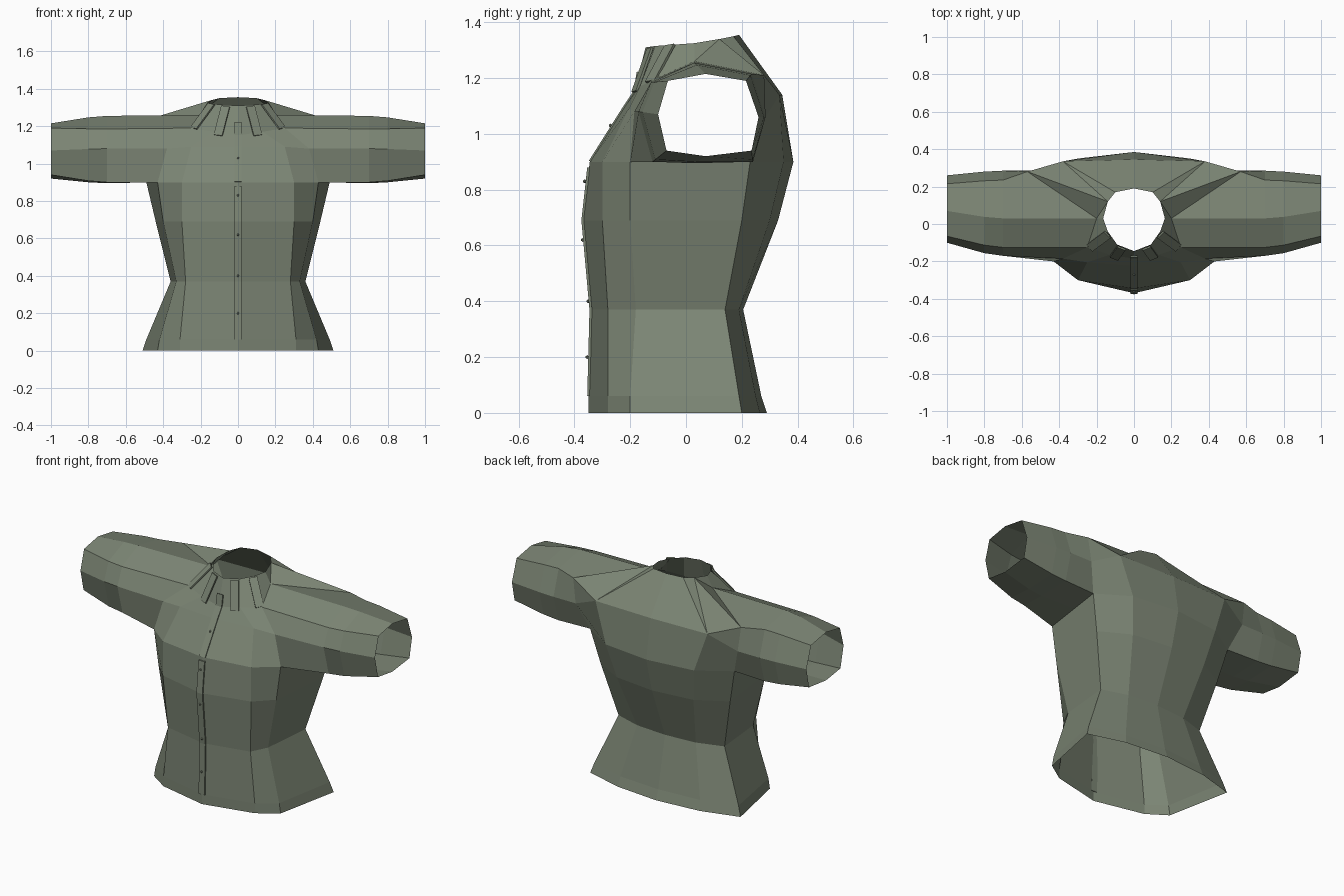
import bpy
import bmesh
from mathutils import Vector

default_cube = bpy.data.objects.get("Cube")
if default_cube:
    bpy.data.objects.remove(default_cube, do_unlink=True)

# One cloth colour for the whole garment
cloth = bpy.data.materials.new("olive_grey_cloth")
cloth.use_nodes = True
cloth_colour = (0.2, 0.235, 0.175, 1)
cloth.diffuse_color = cloth_colour
cloth.node_tree.nodes["Principled BSDF"].inputs["Base Color"].default_value = cloth_colour


def finish(name, bm, mirrored=False):
    """Turn a bmesh into a flat shaded object, optionally mirrored across x."""
    bmesh.ops.recalc_face_normals(bm, faces=bm.faces)
    mesh = bpy.data.meshes.new(name)
    bm.to_mesh(mesh)
    bm.free()
    mesh.materials.append(cloth)
    obj = bpy.data.objects.new(name, mesh)
    bpy.context.collection.objects.link(obj)
    if mirrored:
        mirror = obj.modifiers.new("mirror", "MIRROR")
        mirror.use_clip = True
        mirror.merge_threshold = 0.001
    return obj


def bridge(bm, lower, upper, closed=False):
    """Join two rows of vertices with quads."""
    count = len(lower)
    for i in range(count if closed else count - 1):
        j = (i + 1) % count
        bm.faces.new((lower[i], lower[j], upper[j], upper[i]))


def strip(name, path, normal, half_width, thickness, mirrored=False):
    """Thin raised band that follows a path and faces along the normal."""
    bm = bmesh.new()
    points = [Vector(p) for p in path]
    normal = Vector(normal).normalized()
    side = (points[-1] - points[0]).cross(normal).normalized() * half_width
    raised = normal * thickness
    rows = [[bm.verts.new(p + offset) for offset in
             (-side, side, side + raised, raised - side)] for p in points]
    for lower, upper in zip(rows, rows[1:]):
        bridge(bm, lower, upper, closed=True)
    bm.faces.new(rows[0])
    bm.faces.new(rows[-1])
    return finish(name, bm, mirrored)


# Body and sleeve form one shell; only the left half is made, then mirrored
bm = bmesh.new()


def vert(x, y, z):
    return bm.verts.new((x, y, z))


# Torso rows from front centre to back centre, from hem to armpit
torso_rows = {
    0.0: [(0, -.35), (.31, -.28), (.43, -.2), (.51, .2), (.28, .265), (0, .29)],
    .06: [(0, -.35), (.31, -.28), (.42, -.2), (.49, .19), (.27, .25), (0, .27)],
    .37: [(0, -.34), (.28, -.28), (.33, -.18), (.36, .14), (.2, .19), (0, .205)],
    .69: [(0, -.37), (.3, -.3), (.4, -.2), (.44, .2), (.26, .3), (0, .33)],
    .9: [(0, -.345), (.3, -.3), (.43, -.2), (.49, .23), (.3, .35), (0, .385)],
}
rows = [[vert(x, y, z) for x, y in row] for z, row in torso_rows.items()]
for lower, upper in zip(rows, rows[1:]):
    bridge(bm, lower, upper)
front, front_side, pit_front, pit_back, back_side, back = rows[-1]

# Chest, yoke and shoulder points
chest, chest_side, arm_front = vert(0, -.225, 1.09), vert(.25, -.205, 1.09), vert(.38, -.185, 1.08)
yoke, yoke_side = vert(0, -.185, 1.15), vert(.13, -.165, 1.17)
shoulder_front, shoulder_top = vert(.25, -.125, 1.19), vert(.2, .03, 1.26)
shoulder_back, arm_back = vert(.57, .28, 1.21), vert(.55, .285, 1.06)
blade, blade_side = vert(0, .345, 1.14), vert(.38, .335, 1.14)

# Neck opening from front to back
neck = [vert(*p) for p in ((0, -.145, 1.31), (.09, -.11, 1.315), (.14, -.04, 1.32),
                           (.165, .03, 1.325), (.14, .12, 1.34), (.1, .17, 1.35),
                           (0, .19, 1.355))]

# Upper front
bridge(bm, [front, front_side, pit_front], [chest, chest_side, arm_front])
bridge(bm, [chest, chest_side, arm_front], [yoke, yoke_side, shoulder_front])
bridge(bm, [yoke, yoke_side, shoulder_front, shoulder_top], neck[:4])

# Upper back, with the crease that runs from neck to sleeve
for corners in ((shoulder_top, shoulder_back, neck[4]), (shoulder_top, neck[4], neck[3]),
                (back, back_side, blade_side, blade),
                (back_side, pit_back, arm_back, blade_side),
                (blade_side, arm_back, shoulder_back),
                (blade_side, shoulder_back, neck[4]),
                (blade_side, neck[4], neck[5]),
                (blade, blade_side, neck[5], neck[6])):
    bm.faces.new(corners)

# Sleeve from the armhole to the open cuff
pit = vert(.46, .03, .9)
armhole = [pit_front, arm_front, shoulder_front, shoulder_top,
           shoulder_back, arm_back, pit_back, pit]
elbow = [(-.12, .9), (-.17, 1.08), (-.125, 1.185), (.03, 1.255),
         (.235, 1.215), (.285, 1.06), (.24, .9), (.03, .895)]
cuff = [(-.07, .94), (-.1, 1.07), (-.065, 1.19), (.07, 1.215),
        (.215, 1.19), (.26, 1.06), (.235, .94), (.07, .92)]
previous = armhole
for x, blend in ((.7, 0), (.8, .2), (1, 1)):
    ring = []
    for start, end in zip(elbow, cuff):
        y, z = Vector(start).lerp(Vector(end), blend)
        ring.append(vert(x, y, z))
    bridge(bm, previous, ring, closed=True)
    previous = ring
finish("jacket_body", bm, mirrored=True)

# Front placket in a lower and an upper piece
strip("placket_lower", [(0, -.345, .06), (0, -.337, .37), (0, -.366, .69), (0, -.345, .88)],
      (0, -1, 0), .02, .009)
strip("placket_upper", [(0, -.34, .9), (0, -.22, 1.09), (0, -.18, 1.15), (0, -.168, 1.22)],
      (0, -1, .4), .02, .009)

# Small buttons down the placket
for number, (y, z) in enumerate(((-.354, .2), (-.35, .4), (-.37, .62), (-.363, .83), (-.27, 1.03))):
    bm = bmesh.new()
    bmesh.ops.create_icosphere(bm, subdivisions=1, radius=.007)
    bmesh.ops.translate(bm, verts=bm.verts, vec=(0, y, z))
    finish("button_" + str(number), bm)

# Pleat tabs fanning out below the collar
strip("outer_collar_tab", [(.14, -.055, 1.315), (.235, -.125, 1.185)],
      (.5, -.6, .6), .024, .009, mirrored=True)
strip("inner_collar_tab", [(.065, -.125, 1.305), (.105, -.18, 1.15)],
      (.3, -.9, .3), .024, .009, mirrored=True)
